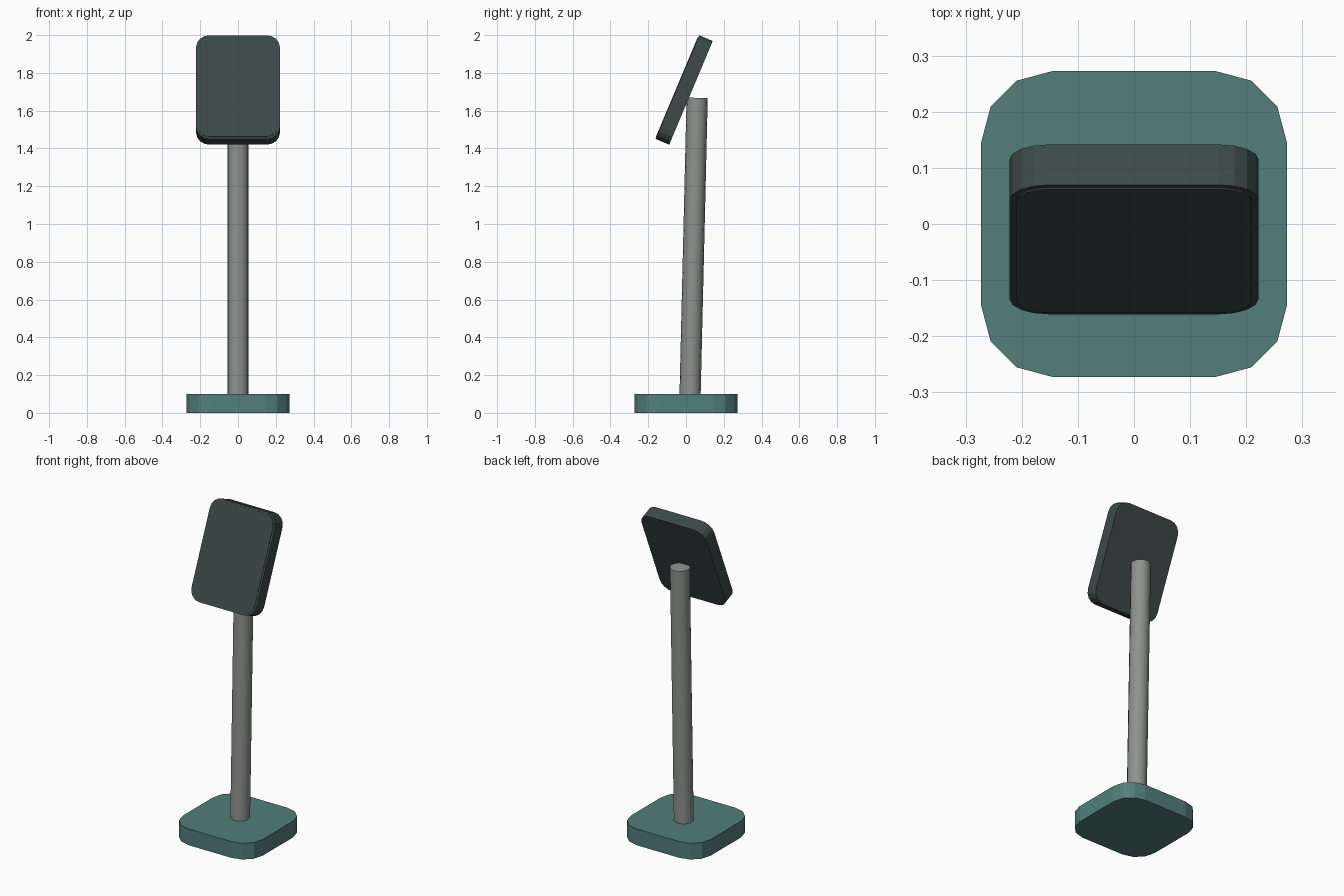
import bpy, bmesh
from math import radians, sin, cos, pi
from mathutils import Matrix, Vector

cube = bpy.data.objects.get("Cube")
if cube:
    bpy.data.objects.remove(cube, do_unlink=True)


def material(name, rgb):
    m = bpy.data.materials.new(name)
    m.use_nodes = True
    m.diffuse_color = (*rgb, 1)
    m.node_tree.nodes["Principled BSDF"].inputs["Base Color"].default_value = (*rgb, 1)
    return m


def rounded_slab(name, width, depth, height, radius, segments, mat):
    """Slab with rounded corners, centred in plan, standing on local z = 0."""
    bm = bmesh.new()
    verts = []
    for i, (sx, sy) in enumerate([(1, 1), (-1, 1), (-1, -1), (1, -1)]):
        for s in range(segments + 1):
            a = (i + s / segments) * pi / 2
            verts.append(bm.verts.new((sx * (width / 2 - radius) + radius * cos(a),
                                       sy * (depth / 2 - radius) + radius * sin(a), 0)))
    base = bm.faces.new(verts)
    top = bmesh.ops.extrude_face_region(bm, geom=[base])["geom"]
    bmesh.ops.translate(bm, vec=(0, 0, height),
                        verts=[g for g in top if isinstance(g, bmesh.types.BMVert)])
    bmesh.ops.recalc_face_normals(bm, faces=bm.faces)
    mesh = bpy.data.meshes.new(name)
    bm.to_mesh(mesh)
    bm.free()
    mesh.materials.append(mat)
    obj = bpy.data.objects.new(name, mesh)
    bpy.context.collection.objects.link(obj)
    return obj


teal = material("teal base", (0.085, 0.21, 0.193))
grey = material("grey metal", (0.27, 0.29, 0.27))
dark = material("dark casing", (0.045, 0.068, 0.066))
glass = material("dark screen", (0.043, 0.065, 0.063))

# Foot
rounded_slab("base", 0.545, 0.545, 0.1, 0.127, 3, teal)

# Slightly leaning post
low, high = Vector((0, 0.02, 0.03)), Vector((0, 0.059, 1.668))
axis = high - low
bpy.ops.mesh.primitive_cylinder_add(vertices=16, radius=0.056, depth=axis.length,
                                    location=(low + high) / 2,
                                    rotation=axis.to_track_quat("Z", "Y").to_euler())
post = bpy.context.object
post.name = "post"
post.data.materials.append(grey)
bpy.ops.object.shade_smooth_by_angle(angle=radians(35))

# Tilted head: local z points out of the front face
tilt = radians(90 - 22.8)
thick = 0.081
place = Matrix.Translation((0, -0.011, 1.71)) @ Matrix.Rotation(tilt, 4, "X")
head = rounded_slab("head_casing", 0.444, 0.595, thick - 0.003, 0.07, 4, dark)
head.matrix_world = place @ Matrix.Translation((0, 0, -thick / 2))
screen = rounded_slab("screen", 0.42, 0.571, 0.006, 0.058, 4, glass)
screen.matrix_world = place @ Matrix.Translation((0, 0, thick / 2 - 0.006))
